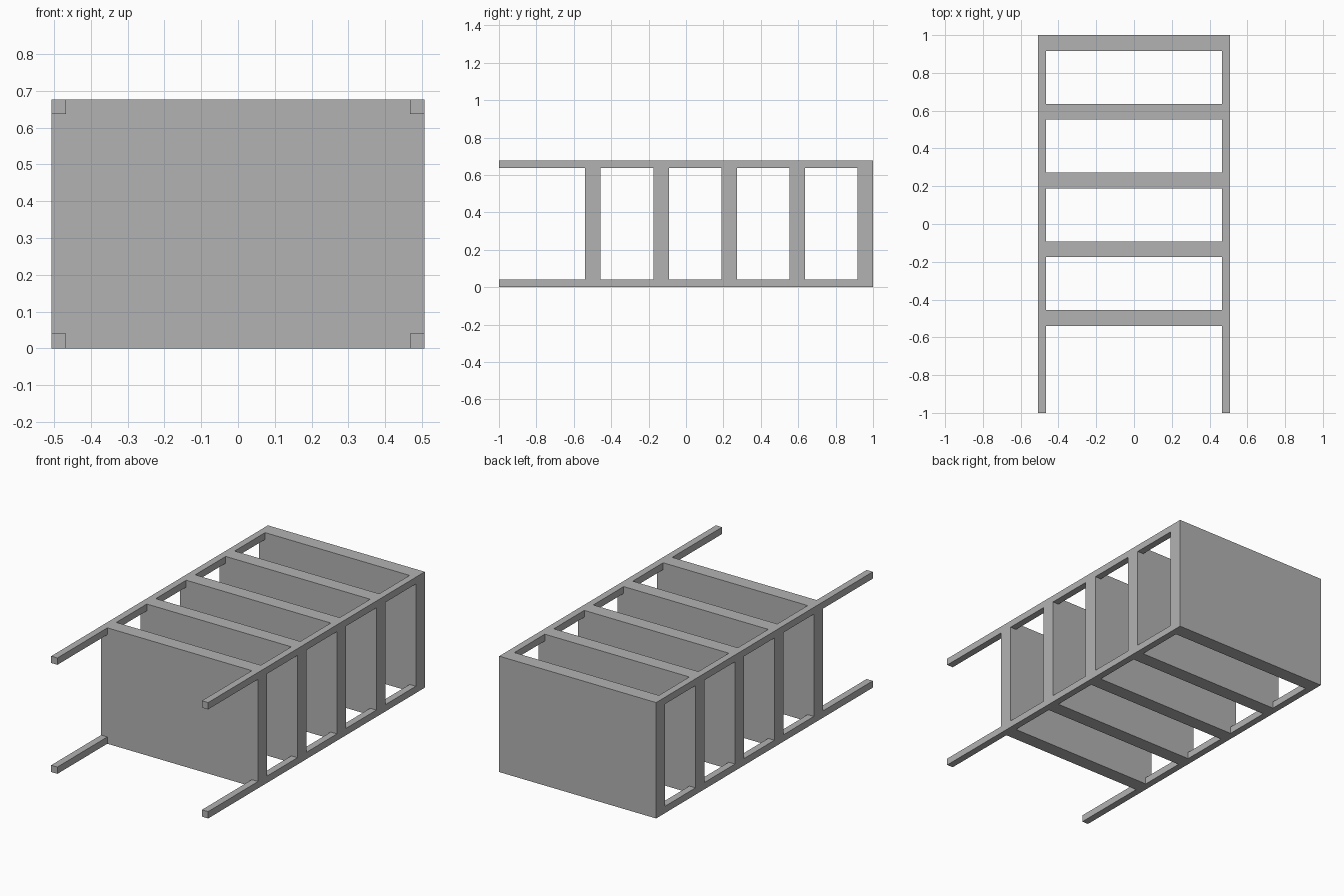
import bpy
from mathutils import Vector

cube = bpy.data.objects.get("Cube")
if cube:
    bpy.data.objects.remove(cube, do_unlink=True)

HALF_W, DEPTH = 0.507, 0.677      # half width in x, depth in z
POST, BOARD = 0.04, 0.083         # post section, board thickness
PITCH, SHELVES = 0.364, 5

grey = bpy.data.materials.new("grey")
grey.use_nodes = True
colour = (0.45, 0.45, 0.45, 1)
grey.diffuse_color = colour
grey.node_tree.nodes["Principled BSDF"].inputs["Base Color"].default_value = colour


def box(name, low, high):
    low, high = Vector(low), Vector(high)
    bpy.ops.mesh.primitive_cube_add(size=1, location=(low + high) / 2)
    obj = bpy.context.object
    obj.name = name
    obj.scale = high - low
    bpy.ops.object.transform_apply(location=False, rotation=False, scale=True)
    obj.data.materials.append(grey)
    return obj


# Shelf boards, from the top board at the back towards the feet
for i in range(SHELVES):
    top = 1 - i * PITCH
    bottom = top - BOARD
    box(f"shelf_{i + 1}", (-HALF_W, bottom, 0), (HALF_W, top, DEPTH))

    # Four post sections between this board and the next, or the foot ends
    end = 1 - (i + 1) * PITCH if i < SHELVES - 1 else -1
    kind = "post" if i < SHELVES - 1 else "foot"
    for side, x in (("right", -HALF_W), ("left", HALF_W - POST)):
        for level, z in (("lower", 0), ("upper", DEPTH - POST)):
            box(f"{side}_{level}_{kind}_{i + 1}",
                (x, end, z), (x + POST, bottom, z + POST))
